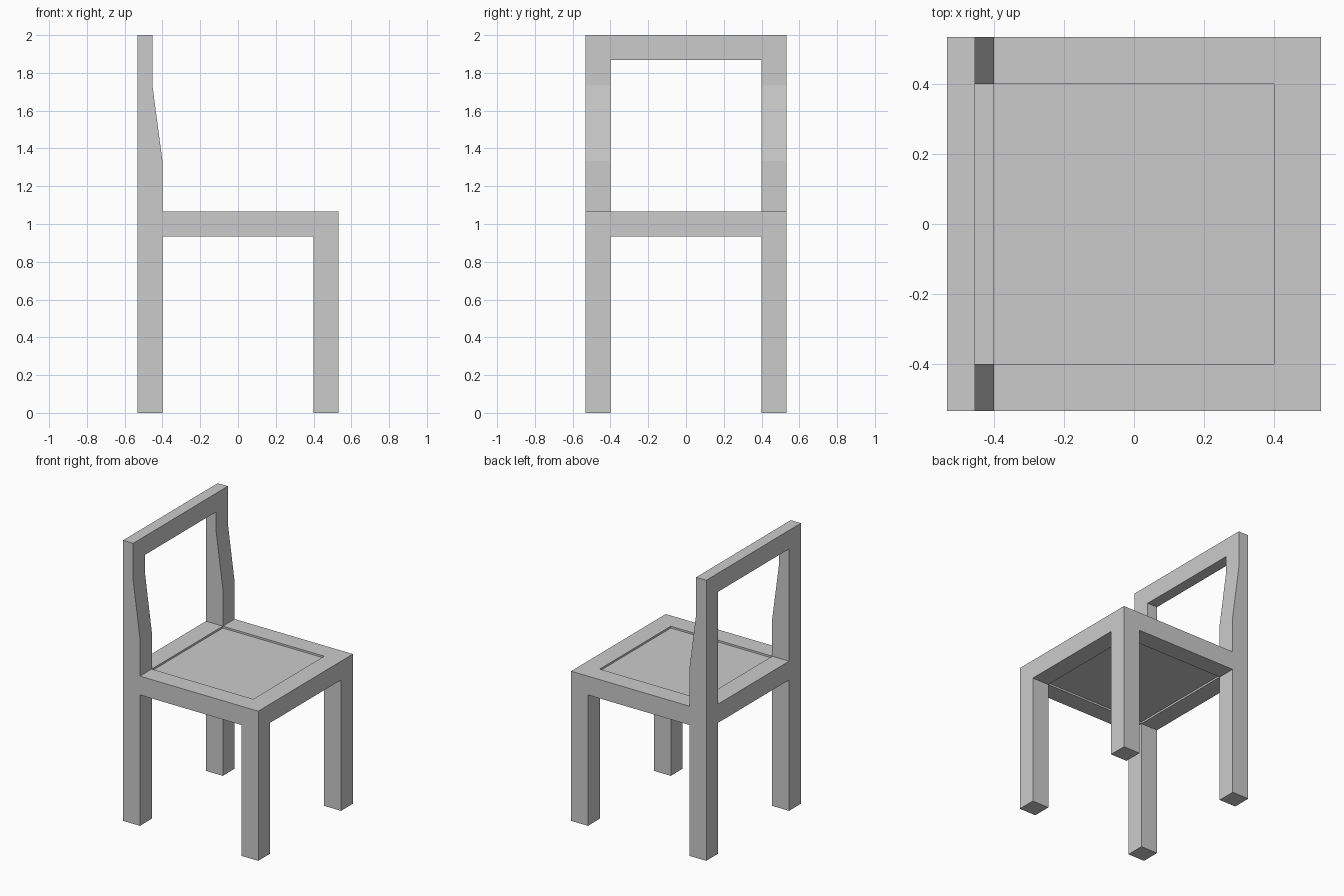
import bpy
import bmesh

if "Cube" in bpy.data.objects:
    bpy.data.objects.remove(bpy.data.objects["Cube"])

OUT, IN = 0.533, 0.4          # outer and inner half-width of the frame
RAIL_Z0, RAIL_Z1 = 0.933, 1.067
TOP_X = -0.453                # front face of the slim upper back


def extrude_profile(name, profile, y0, y1):
    """Extrude an (x, z) outline along y from y0 to y1."""
    bm = bmesh.new()
    face = bm.faces.new([bm.verts.new((x, y0, z)) for x, z in profile])
    ext = bmesh.ops.extrude_face_region(bm, geom=[face])
    verts = [g for g in ext["geom"] if isinstance(g, bmesh.types.BMVert)]
    bmesh.ops.translate(bm, vec=(0, y1 - y0, 0), verts=verts)
    bmesh.ops.recalc_face_normals(bm, faces=bm.faces)
    mesh = bpy.data.meshes.new(name)
    bm.to_mesh(mesh)
    bm.free()
    obj = bpy.data.objects.new(name, mesh)
    bpy.context.collection.objects.link(obj)
    return obj


def crosspiece(name, x0, x1, z0, z1):
    """Box spanning the gap between the two side frames."""
    return extrude_profile(name, [(x0, z0), (x1, z0), (x1, z1), (x0, z1)], -IN, IN)


# Side frames: back post, side rail and front leg in one outline
side = [(-OUT, 0), (-IN, 0), (-IN, RAIL_Z0), (IN, RAIL_Z0), (IN, 0), (OUT, 0),
        (OUT, RAIL_Z1), (-IN, RAIL_Z1), (-IN, 1.333), (TOP_X, 1.733),
        (TOP_X, 2), (-OUT, 2)]
extrude_profile("side_frame_front", side, -OUT, -IN)
extrude_profile("side_frame_back", side, IN, OUT)

# Rails joining the side frames
crosspiece("seat_rail_leading", IN, OUT, RAIL_Z0, RAIL_Z1)
crosspiece("seat_rail_rear", -OUT, -IN, RAIL_Z0, RAIL_Z1)
crosspiece("backrest_top_rail", -OUT, TOP_X, 1.867, 2)

# Seat panel, slightly recessed above and below
crosspiece("seat_panel", -IN, IN, RAIL_Z0 + 0.0133, RAIL_Z1 - 0.0133)
